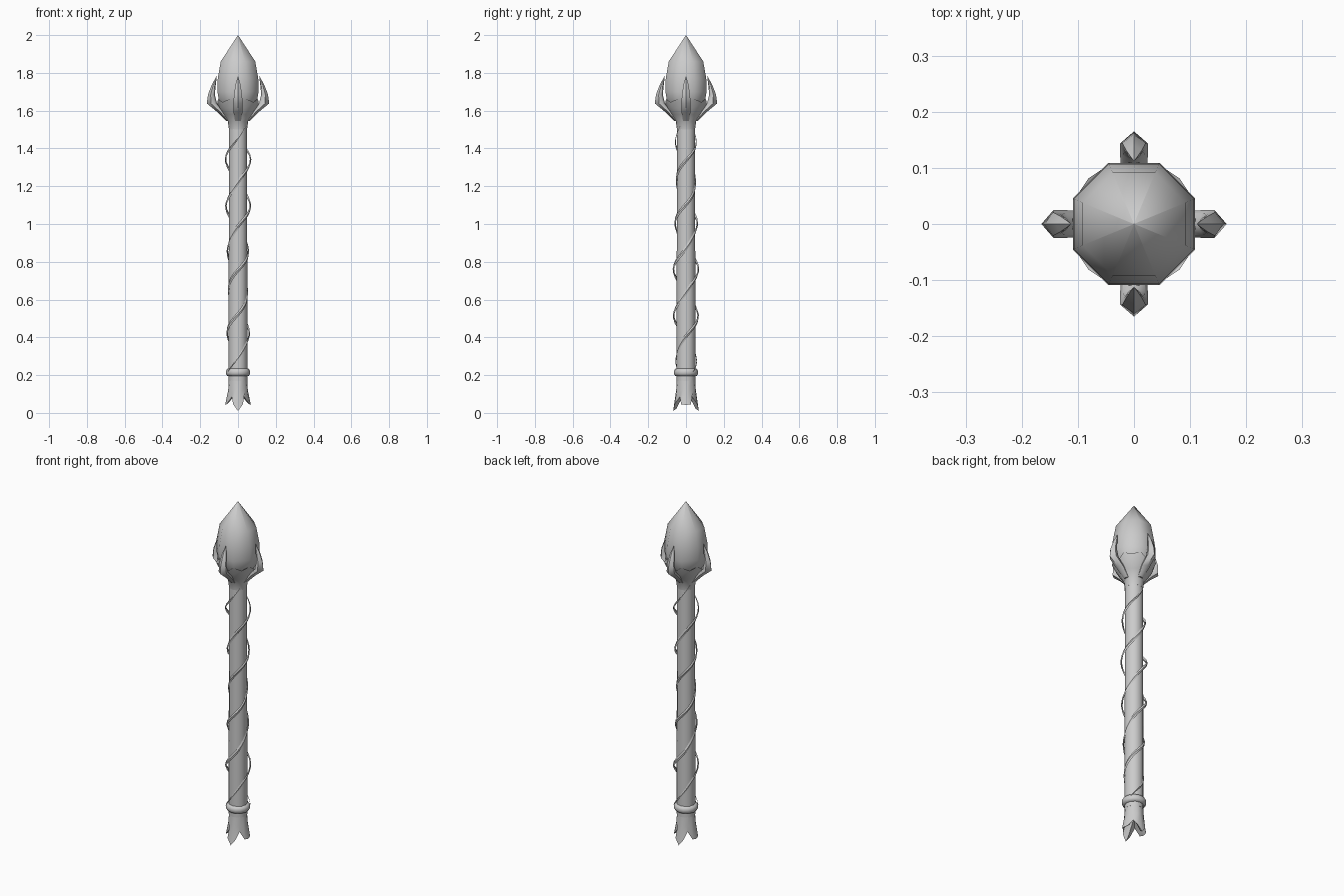
import bpy, bmesh, math
from mathutils import Vector

cube = bpy.data.objects.get("Cube")
if cube:
    bpy.data.objects.remove(cube, do_unlink=True)

stone = bpy.data.materials.new("plain grey")
stone.use_nodes = True
GREY = (0.6, 0.6, 0.6, 1)
stone.diffuse_color = GREY
stone.node_tree.nodes["Principled BSDF"].inputs["Base Color"].default_value = GREY


def loft(name, rings, angle=60):
    """Skin equal-length rings of points and close both ends."""
    bm = bmesh.new()
    loops = [[bm.verts.new(p) for p in ring] for ring in rings]
    n = len(loops[0])
    for a, b in zip(loops, loops[1:]):
        for i in range(n):
            j = (i + 1) % n
            bm.faces.new((a[i], a[j], b[j], b[i]))
    bm.faces.new(loops[0][::-1])
    bm.faces.new(loops[-1])
    bmesh.ops.remove_doubles(bm, verts=bm.verts, dist=0.0002)
    bmesh.ops.recalc_face_normals(bm, faces=bm.faces)
    mesh = bpy.data.meshes.new(name)
    bm.to_mesh(mesh)
    bm.free()
    obj = bpy.data.objects.new(name, mesh)
    bpy.context.collection.objects.link(obj)
    mesh.materials.append(stone)
    bpy.ops.object.select_all(action='DESELECT')
    obj.select_set(True)
    bpy.context.view_layer.objects.active = obj
    bpy.ops.object.shade_smooth_by_angle(angle=math.radians(angle))
    return obj


def polar(r, a, z):
    return Vector((r * math.cos(a), r * math.sin(a), z))


def circle(r, z, n, turn=0.0):
    return [polar(r, turn + math.tau * i / n, z) for i in range(n)]


def lathe(name, profile, n, turn=0.0, angle=60):
    return loft(name, [circle(r, z, n, turn) for r, z in profile], angle)


# Shaft and the collar above the foot
lathe("shaft", [(0.05, 0.17), (0.05, 0.6), (0.048, 1.1), (0.048, 1.56)], 12)
lathe("collar", [(0.045, 0.194), (0.057, 0.196), (0.064, 0.207), (0.064, 0.222),
                 (0.057, 0.233), (0.045, 0.236)], 16)

# Foot: flared skirt cut into four pointed lobes, hollow underneath
hem, rim_in = [], []
for i in range(16):
    a = math.tau * i / 16
    step = i % 4
    if step == 0:
        r, z = 0.068, (0.042 if i % 8 == 0 else 0.01)
    elif step == 2:
        r, z = 0.046, 0.085
    else:
        r, z = 0.066, 0.045
    hem.append(polar(r, a, z))
    rim_in.append(polar(r * 0.75, a, z + 0.012))
loft("foot", [circle(0.001, 0.12, 16), rim_in, hem, circle(0.052, 0.12, 16),
              circle(0.047, 0.2, 16)])

# Cup: flares out of the shaft to a scalloped rim
rim_z = [1.63, 1.662, 1.645, 1.662]
outer = [polar(0.115 if i % 4 else 0.11, math.tau * i / 16, rim_z[i % 4]) for i in range(16)]
inner = [Vector((p.x * 0.9, p.y * 0.9, p.z - 0.006)) for p in outer]
loft("cup", [circle(0.048, 1.5, 16), circle(0.054, 1.545, 16), circle(0.078, 1.58, 16),
             circle(0.1, 1.615, 16), outer, inner, circle(0.07, 1.61, 16)])

# Four claws: radius, height, half width and half thickness along the curve
CLAW = [(0.05, 1.545, 0.016, 0.012), (0.09, 1.593, 0.024, 0.02), (0.138, 1.638, 0.025, 0.027),
        (0.141, 1.685, 0.021, 0.018), (0.129, 1.735, 0.014, 0.011), (0.113, 1.782, 0.001, 0.001)]
for name, turn in (("left", 0), ("back", 1), ("right", 2), ("front", 3)):
    a = turn * math.pi / 2
    out, side = polar(1, a, 0), polar(1, a + math.pi / 2, 0)
    rings = []
    for r, z, w, t in CLAW:
        c = polar(r, a, z)
        rings.append([c + out * t, c + side * w + out * t * 0.2, c + side * w * 0.8 - out * t * 0.6,
                      c - out * t, c - side * w * 0.8 - out * t * 0.6, c - side * w + out * t * 0.2])
    loft(name + "_claw", rings, 50)

# Crystal held by the claws
lathe("crystal", [(0.06, 1.59), (0.105, 1.635), (0.118, 1.7), (0.116, 1.77), (0.099, 1.86),
                  (0.0005, 2.0)], 8, math.pi / 8, 75)

# Two thin vines winding loosely up the shaft, half a turn apart
PITCH, STEPS = 0.465, 70
for k in range(2):
    rings = []
    for i in range(STEPS + 1):
        f = i / STEPS
        z = 0.22 + 1.31 * f
        a = -math.pi / 2 + math.tau * (z - 0.29) / PITCH + math.pi * k
        r = 0.058 + 0.009 * math.sin(1.6 * a + k)
        taper = min(1, 6 * f + 0.2, 6 * (1 - f) + 0.1)
        c, out = polar(r, a, z), polar(1, a, 0)
        along = Vector((-r * math.sin(a), r * math.cos(a), PITCH / math.tau)).normalized()
        wide = along.cross(out) * 0.009 * taper
        thick = out * 0.004 * taper
        rings.append([c + thick, c + wide, c - thick, c - wide])
    loft("vine_%d" % (k + 1), rings, 40)
